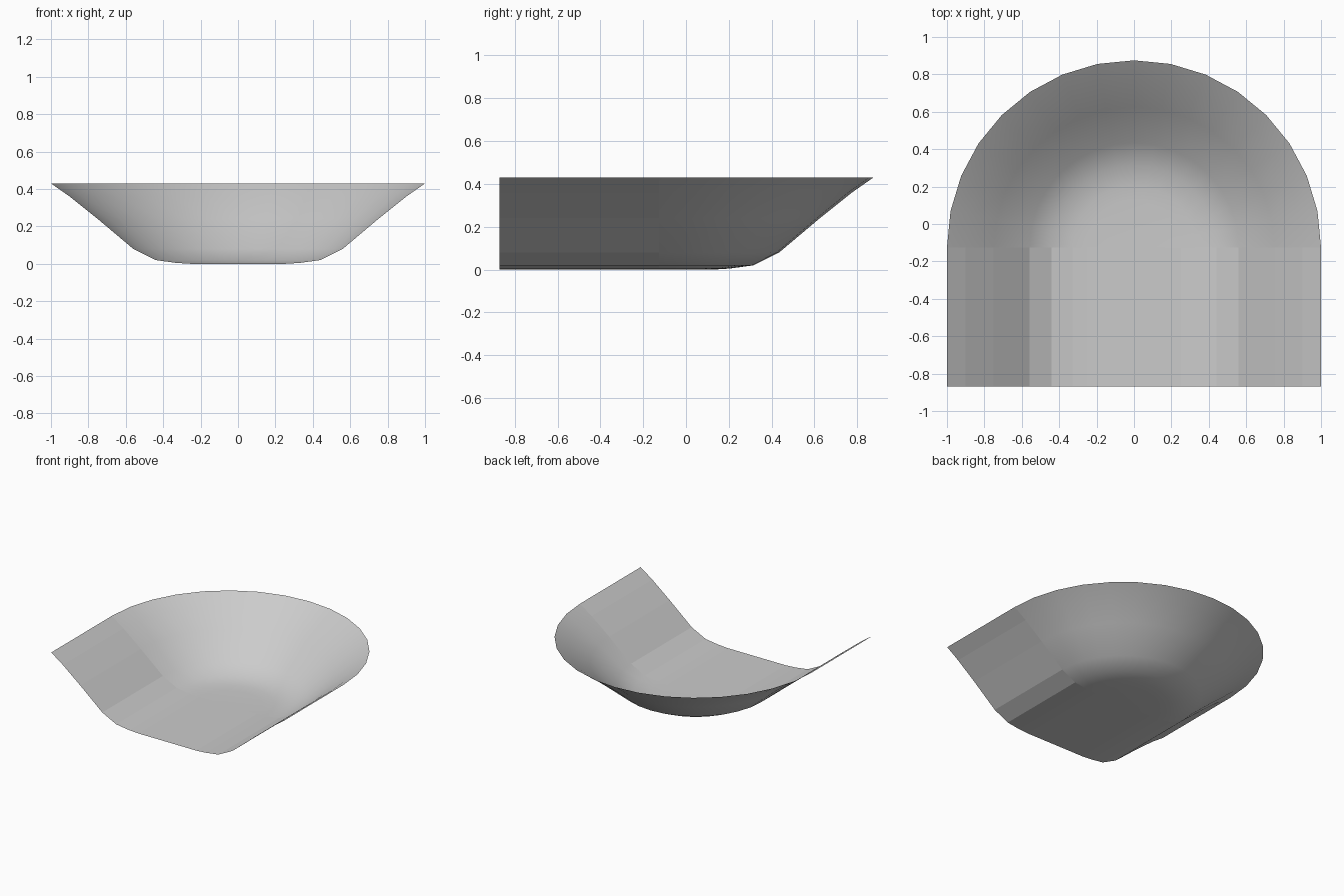
import bpy, bmesh, math

cube = bpy.data.objects.get("Cube")
if cube:
    bpy.data.objects.remove(cube, do_unlink=True)

grey = bpy.data.materials.new("light grey")
grey.use_nodes = True
colour = (0.6, 0.6, 0.6, 1)
grey.diffuse_color = colour
grey.node_tree.nodes["Principled BSDF"].inputs["Base Color"].default_value = colour

# Cross-section as (distance from the centre line, height)
PROFILE = [(0.25, 0), (0.33, 0.005), (0.44, 0.02), (0.56, 0.08),
           (0.75, 0.24), (0.9, 0.36), (1, 0.43)]
FRONT, JOIN, STEPS = -0.87, -0.125, 16


def finish(name, bm, smooth):
    bmesh.ops.recalc_face_normals(bm, faces=bm.faces)
    if sum(f.normal.z * f.calc_area() for f in bm.faces) < 0:
        bmesh.ops.reverse_faces(bm, faces=bm.faces)
    for f in bm.faces:
        f.smooth = smooth
    mesh = bpy.data.meshes.new(name)
    bm.to_mesh(mesh)
    bm.free()
    mesh.materials.append(grey)
    bpy.context.collection.objects.link(bpy.data.objects.new(name, mesh))


def bridge(bm, rows):
    for a, b in zip(rows, rows[1:]):
        for i in range(len(a) - 1):
            bm.faces.new((a[i], a[i + 1], b[i + 1], b[i]))


# Straight channel with flat facets
bm = bmesh.new()
section = [(-r, z) for r, z in reversed(PROFILE)] + PROFILE
bridge(bm, [[bm.verts.new((x, y, z)) for x, z in section] for y in (FRONT, JOIN)])
finish("straight_channel", bm, False)

# Rounded back: half a turn of the same section
bm = bmesh.new()
rows = []
for i in range(STEPS + 1):
    a = math.pi * i / STEPS
    rows.append([bm.verts.new((r * math.cos(a), JOIN + r * math.sin(a), z))
                 for r, z in PROFILE])
bridge(bm, rows)
bm.faces.new([row[0] for row in rows])
finish("rounded_back", bm, True)
